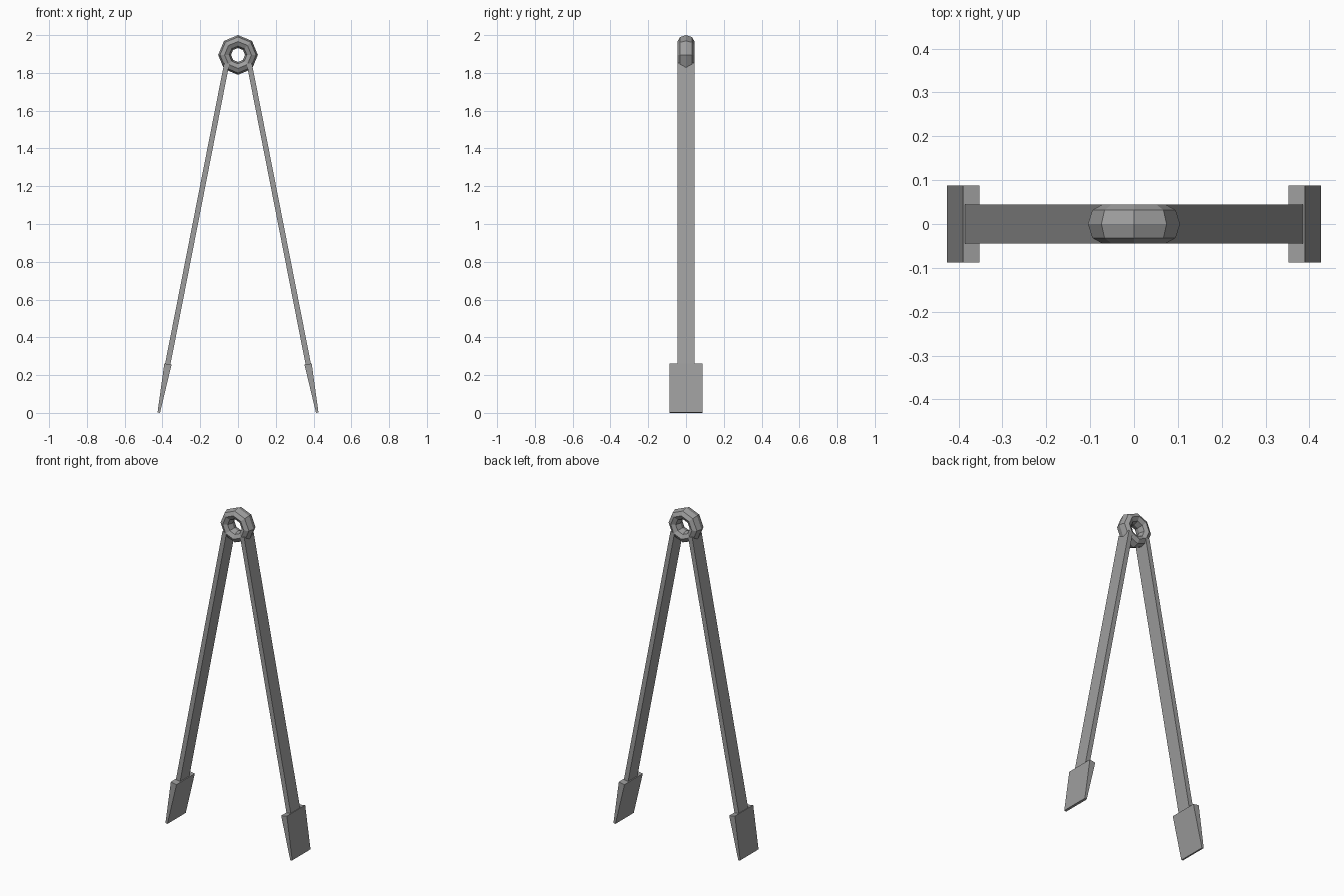
import bpy
import bmesh
from math import cos, sin, tau

if "Cube" in bpy.data.objects:
    bpy.data.objects.remove(bpy.data.objects["Cube"])

# Dark grey metal
metal = bpy.data.materials.new("dark_metal")
metal.diffuse_color = (0.34, 0.34, 0.34, 1)
metal.use_nodes = True
metal.node_tree.nodes["Principled BSDF"].inputs["Base Color"].default_value = metal.diffuse_color


def make_object(name, bm):
    bmesh.ops.recalc_face_normals(bm, faces=bm.faces)
    mesh = bpy.data.meshes.new(name)
    bm.to_mesh(mesh)
    bm.free()
    mesh.materials.append(metal)
    obj = bpy.data.objects.new(name, mesh)
    bpy.context.collection.objects.link(obj)
    return obj


def slab(name, profile, half_width):
    """Extrude an x-z profile symmetrically along y."""
    bm = bmesh.new()
    face = bm.faces.new([bm.verts.new((x, -half_width, z)) for x, z in profile])
    out = bmesh.ops.extrude_face_region(bm, geom=[face])
    moved = [v for v in out["geom"] if isinstance(v, bmesh.types.BMVert)]
    bmesh.ops.translate(bm, verts=moved, vec=(0, 2 * half_width, 0))
    # the extrusion keeps the starting cap; make sure the solid is closed
    bmesh.ops.holes_fill(bm, edges=[e for e in bm.edges if e.is_boundary])
    return make_object(name, bm)


# Hinge ring: eight-sided torus, slightly widened along y
SIDES, RADIUS, TUBE, HALF_Y, CENTRE_Z = 8, 0.071, 0.034, 0.045, 1.895
bm = bmesh.new()
rings = []
for i in range(SIDES):
    a = tau * i / SIDES
    ring = []
    for j in range(SIDES):
        b = tau * j / SIDES
        r = RADIUS + TUBE * cos(b)
        ring.append(bm.verts.new((r * cos(a), HALF_Y * sin(b), CENTRE_Z + r * sin(a))))
    rings.append(ring)
for i in range(SIDES):
    for j in range(SIDES):
        k, m = (i + 1) % SIDES, (j + 1) % SIDES
        bm.faces.new((rings[i][j], rings[k][j], rings[k][m], rings[i][m]))
make_object("hinge_ring", bm)

# Arms and tapered gripping pads, mirrored left and right
for side, s in (("left", -1), ("right", 1)):
    arm = [(0.046, 1.848), (0.073, 1.853), (0.391, 0.235), (0.363, 0.230)]
    slab(side + "_arm", [(s * x, z) for x, z in arm], 0.045)
    pad = [(0.352, 0.255), (0.390, 0.262), (0.426, 0.003), (0.413, 0.0)]
    slab(side + "_gripping_pad", [(s * x, z) for x, z in pad], 0.088)
